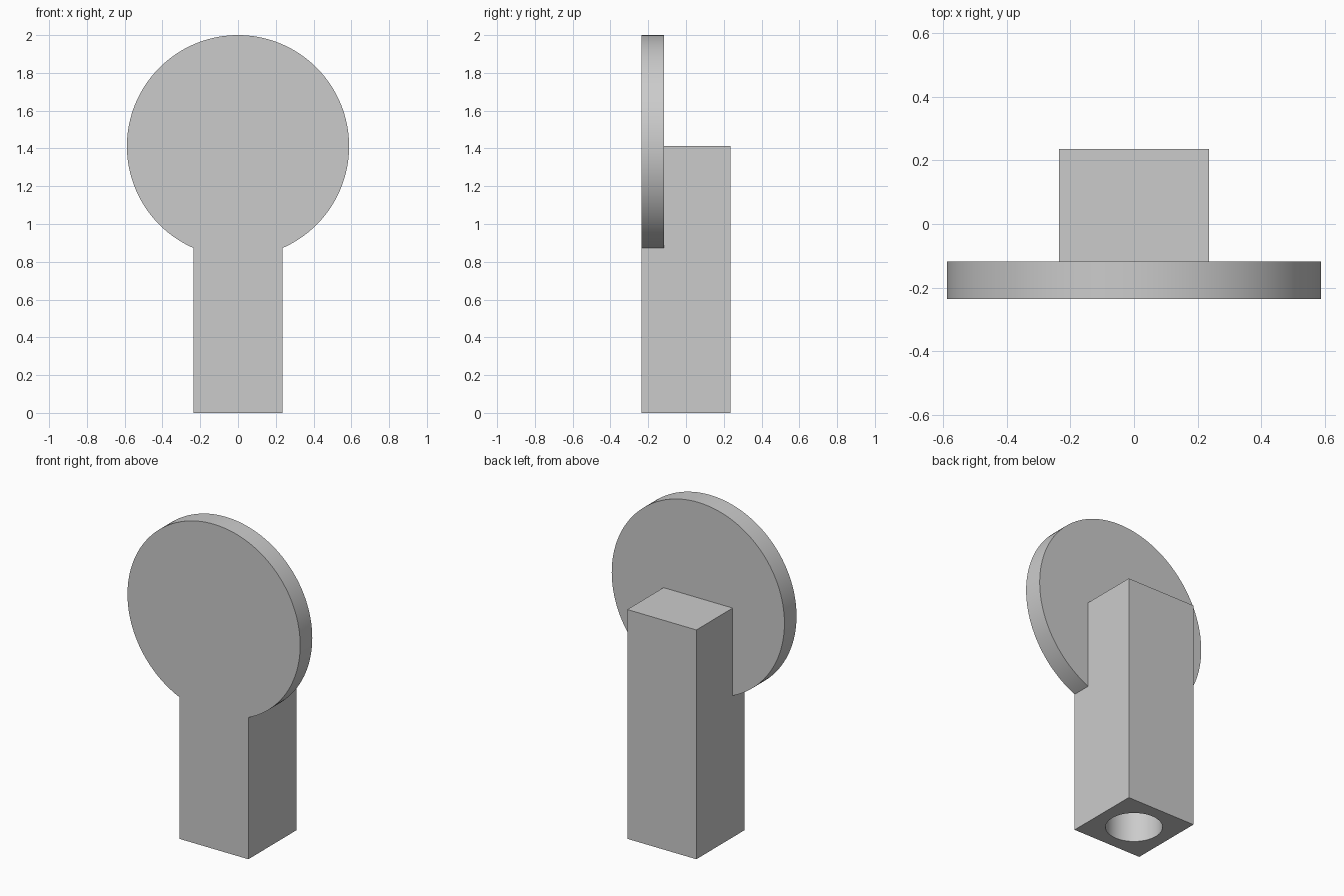
import bpy
import math

cube = bpy.data.objects.get("Cube")
if cube:
    bpy.data.objects.remove(cube, do_unlink=True)

U = 2 / 17                      # design unit: total height is 17 units
WIDTH, POST_H = 4 * U, 12 * U
DISC_R, DISC_T = 5 * U, U
BORE_R, BORE_DEPTH = 1.35 * U, 8 * U

grey = bpy.data.materials.new("plain grey")
grey.use_nodes = True
colour = (0.6, 0.6, 0.6, 1)
grey.diffuse_color = colour
grey.node_tree.nodes["Principled BSDF"].inputs["Base Color"].default_value = colour


def cylinder(name, radius, depth, location, rotation=(0, 0, 0)):
    bpy.ops.mesh.primitive_cylinder_add(vertices=128, radius=radius, depth=depth,
                                        location=location, rotation=rotation)
    obj = bpy.context.object
    obj.name = name
    obj.data.materials.append(grey)
    return obj


def combine(target, tool, operation):
    mod = target.modifiers.new(tool.name, 'BOOLEAN')
    mod.operation = operation
    mod.solver = 'EXACT'
    mod.object = tool
    bpy.context.view_layer.objects.active = target
    bpy.ops.object.modifier_apply(modifier=mod.name)
    bpy.data.objects.remove(tool, do_unlink=True)


# Square post
bpy.ops.mesh.primitive_cube_add(size=1, location=(0, 0, POST_H / 2))
post = bpy.context.object
post.name = "post_with_disc"
post.scale = (WIDTH, WIDTH, POST_H)
bpy.ops.object.transform_apply(location=True, rotation=True, scale=True)
post.data.materials.append(grey)

# Round plate, flush with the front of the post and centred on its top
disc = cylinder("disc", DISC_R, DISC_T, (0, (DISC_T - WIDTH) / 2, POST_H),
                (math.pi / 2, 0, 0))
combine(post, disc, 'UNION')

# Blind bore in the underside
bore = cylinder("bore_cutter", BORE_R, 2 * BORE_DEPTH, (0, 0, 0))
bore.hide_render = True
combine(post, bore, 'DIFFERENCE')

# Smooth round walls, sharp edges kept
bpy.ops.object.select_all(action='DESELECT')
post.select_set(True)
bpy.context.view_layer.objects.active = post
bpy.ops.object.shade_smooth_by_angle(angle=math.radians(30))
